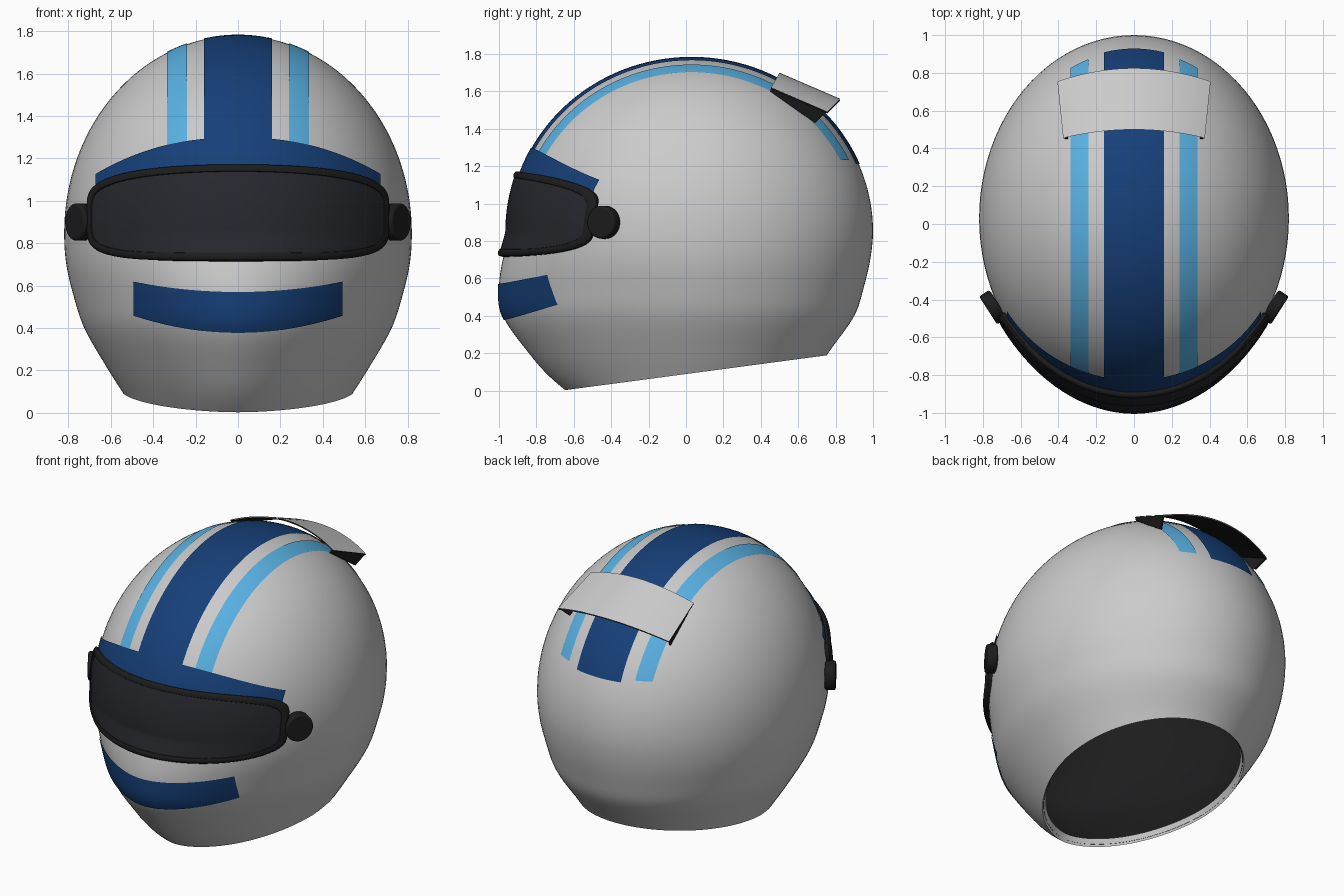
import bpy, bmesh, math
from mathutils import Vector

if "Cube" in bpy.data.objects:
    bpy.data.objects.remove(bpy.data.objects["Cube"])

CZ, CY, H = 0.85, 0.03, 0.93            # dome centre height, depth and dome height
# lower shell sections: z, half width, front radius, back radius, front roundness
ROWS = [(-.05, .45, .61, .58, 1.8), (.075, .53, .76, .655, 1.75), (.2, .61, .87, .73, 1.75),
        (.4, .725, 1.01, .87, 1.75), (.55, .775, 1.03, .92, 1.8), (.7, .81, 1.01, .955, 1.9),
        (.85, .82, .97, .97, 2), (1.0, .809, .957, .957, 2)]


def material(name, rgb):
    m = bpy.data.materials.new(name)
    m.diffuse_color = (*rgb, 1)
    m.use_nodes = True
    m.node_tree.nodes["Principled BSDF"].inputs["Base Color"].default_value = m.diffuse_color
    return m


NAVY = material("navy", (.008, .05, .19))
SKY = material("sky_blue", (.1, .44, .77))
BLACK = material("black", (.012, .012, .013))
TINT = material("visor_tint", (.02, .021, .027))


def section(z):
    """Half width, front radius, back radius and roundness of the shell at height z."""
    if z >= CZ:
        k = math.sqrt(max(0, 1 - ((z - CZ) / H) ** 2))
        return .82 * k, .97 * k, .97 * k, 2
    i = max(j for j in range(len(ROWS) - 1) if ROWS[j][0] <= z + 1e-9 or j == 0)
    a, b = ROWS[i], ROWS[i + 1]
    pre, post = ROWS[max(i - 1, 0)], ROWS[min(i + 2, len(ROWS) - 1)]
    d = b[0] - a[0]
    t = (z - a[0]) / d
    out = []
    for c in range(1, 5):
        m0 = (b[c] - pre[c]) / (b[0] - pre[0]) * d
        m1 = (post[c] - a[c]) / (post[0] - a[0]) * d
        out.append((2*t**3 - 3*t*t + 1) * a[c] + (t**3 - 2*t*t + t) * m0
                   + (3*t*t - 2*t**3) * b[c] + (t**3 - t*t) * m1)
    return out


def on_front(x, z, off=0.0):
    """Point on the front of the shell, raised along the surface normal."""
    def p(x, z):
        w, rf, _, n = section(z)
        return Vector((x, CY - rf * max(0, 1 - min(1, abs(x) / w) ** n) ** (1 / n), z))
    e = .004
    normal = (p(x + e, z) - p(x - e, z)).cross(p(x, z + e) - p(x, z - e)).normalized()
    return p(x, z) + normal * off


def finish(name, bm, mat=None, inside=False):
    bmesh.ops.remove_doubles(bm, verts=bm.verts, dist=1e-5)
    bmesh.ops.recalc_face_normals(bm, faces=bm.faces)
    bm.normal_update()
    centre = Vector((0, CY, CZ))
    s = sum(f.normal.dot(f.calc_center_median() - centre) * f.calc_area() for f in bm.faces)
    if (s < 0) != inside:
        bmesh.ops.reverse_faces(bm, faces=bm.faces)
    me = bpy.data.meshes.new(name)
    bm.to_mesh(me)
    bm.free()
    ob = bpy.data.objects.new(name, me)
    bpy.context.collection.objects.link(ob)
    if mat:
        me.materials.append(mat)
    bpy.ops.object.select_all(action='DESELECT')
    ob.select_set(True)
    bpy.context.view_layer.objects.active = ob
    bpy.ops.object.shade_smooth_by_angle(angle=math.radians(40))
    return ob


def grid(f, nu, nv):
    """Sheet of quads from f(u, v), u and v in 0..1."""
    bm = bmesh.new()
    vs = [[bm.verts.new(f(i / nu, j / nv)) for i in range(nu + 1)] for j in range(nv + 1)]
    for j in range(nv):
        for i in range(nu):
            bm.faces.new((vs[j][i], vs[j][i+1], vs[j+1][i+1], vs[j+1][i]))
    bmesh.ops.remove_doubles(bm, verts=bm.verts, dist=1e-5)
    return bm


# Shell: stacked sections, cut by the sloping neck plane
def shell_point(u, v):
    z = -.05 + (CZ + .05) * v / .45 if v < .45 else CZ + H * math.sin((v - .45) / .55 * math.pi / 2)
    w, rf, rb, n = section(z)
    c, s = math.cos(u * 2 * math.pi), math.sin(u * 2 * math.pi)
    if s >= 0:
        return Vector((w * c, CY + rb * s, z))
    return Vector((math.copysign(w * abs(c) ** (2 / n), c), CY - rf * abs(s) ** (2 / n), z))


def cut_shell():
    bm = grid(shell_point, 96, 56)
    bmesh.ops.bisect_plane(bm, geom=bm.verts[:] + bm.edges[:] + bm.faces[:], dist=1e-5,
                           plane_co=(0, -.645, .003), plane_no=(0, -.133, 1), clear_inner=True)
    return bm


bm = cut_shell()
rim = [e for e in bm.edges if e.is_boundary]
lip = bmesh.ops.extrude_edge_only(bm, edges=rim)["geom"]
for v in lip:                            # lip folded up into the neck opening
    if isinstance(v, bmesh.types.BMVert):
        v.co = Vector((v.co.x * .965, CY + (v.co.y - CY) * .965, v.co.z + .045))
finish("shell", bm)

# Dark lining inside the shell
bm = cut_shell()
for v in bm.verts:
    v.co = Vector((v.co.x * .985, CY + (v.co.y - CY) * .985, CZ + (v.co.z - CZ) * .985))
finish("lining", bm, BLACK, inside=True)


# Racing stripes over the dome
def stripe(name, x0, x1, z_back, mat):
    def f(u, v):
        x = x0 + (x1 - x0) * u
        k = math.sqrt(1 - (x / .82) ** 2)
        a0 = math.asin((1.23 - CZ) / (H * k))
        a1 = math.pi - math.asin((z_back - CZ) / (H * k))
        a = a0 + (a1 - a0) * v
        g = 1.005
        return Vector((x, CY - .97 * k * g * math.cos(a), CZ + H * k * g * math.sin(a)))
    finish(name, grid(f, 8, 64), mat)


stripe("centre_stripe", -.16, .16, 1.21, NAVY)
for side, label in ((1, "left"), (-1, "right")):
    stripe(label + "_stripe", side * .24, side * .335, 1.23, SKY)


# Brow and chin bands
def band(name, half, top, bottom, off):
    def f(u, v):
        t = 2 * u - 1
        return on_front(half * t, bottom(abs(t)) * (1 - v) + top(abs(t)) * v, off)
    finish(name, grid(f, 64, 10), NAVY)


band("brow_band", .665, lambda t: 1.295 - .17 * t ** 2.3, lambda t: 1.14 - .09 * t * t, .008)
band("chin_band", .49, lambda t: .57 + .05 * t * t, lambda t: .38 + .08 * t * t, .005)


# Visor: rounded outline wrapped round the front
def visor_point(u, half, h, s, off):
    c, d = math.cos(u * 2 * math.pi), math.sin(u * 2 * math.pi)
    n = (abs(c) ** 5 + abs(d) ** 5) ** .2
    t = s * c / n
    z = .94 - .02 * t * t + (h - .03 * t * t) * s * d / n
    return on_front(half * t, z, off)


finish("visor", grid(lambda u, v: visor_point(u, .672, .196, v, .026), 128, 16), TINT)

TRIM = [(0, .02), (.1, .03), (.45, .035), (.85, .03), (1, .022), (1, -.01)]


def trim_point(u, v):
    t, off = TRIM[round(v * (len(TRIM) - 1))]
    return visor_point(u, .665 + .027 * t, .188 + .037 * t, 1, off)


finish("visor_trim", grid(trim_point, 128, len(TRIM) - 1), BLACK)

# Visor pivots
for side, label in ((1, "left"), (-1, "right")):
    axis = Vector((side * .84, -.54, 0))
    bpy.ops.mesh.primitive_cylinder_add(vertices=40, radius=.088, depth=.065,
                                        location=(side * .745, -.44, .9),
                                        rotation=axis.to_track_quat('Z', 'Y').to_euler())
    ob = bpy.context.object
    ob.name = label + "_pivot"
    ob.data.materials.append(BLACK)
    bev = ob.modifiers.new("bevel", 'BEVEL')
    bev.width, bev.segments = .012, 3
    bpy.ops.object.shade_smooth_by_angle(angle=math.radians(40))


# Spoiler: arched plate with dark underside and side fins
def spoiler_point(u, v, drop=0.0):
    t = 2 * u - 1
    front = Vector((.375 * t, .5 - .045 * t * t, 1.7 - .08 * t * t))
    back = Vector((.405 * t, .825 - .07 * t * t, 1.56 - .07 * t * t))
    return front.lerp(back, v) - Vector((0, 0, drop))


finish("spoiler", grid(spoiler_point, 24, 6))
finish("spoiler_underside", grid(lambda u, v: spoiler_point(u, v, .008), 24, 6), BLACK, inside=True)
for side, label in ((1, "left"), (-1, "right")):
    bm = bmesh.new()
    for inner in (0, .012):
        bm.faces.new([bm.verts.new((side * (x - inner), y, z)) for x, y, z in
                      ((.375, .455, 1.62), (.405, .75, 1.49), (.372, .69, 1.43), (.362, .45, 1.6))])
    a, b = bm.faces[:] if not bm.faces.ensure_lookup_table() else []
    va, vb = a.verts[:], b.verts[:]
    for i in range(4):
        j = (i + 1) % 4
        bm.faces.new((va[i], va[j], vb[j], vb[i]))
    finish(label + "_spoiler_fin", bm, BLACK)
